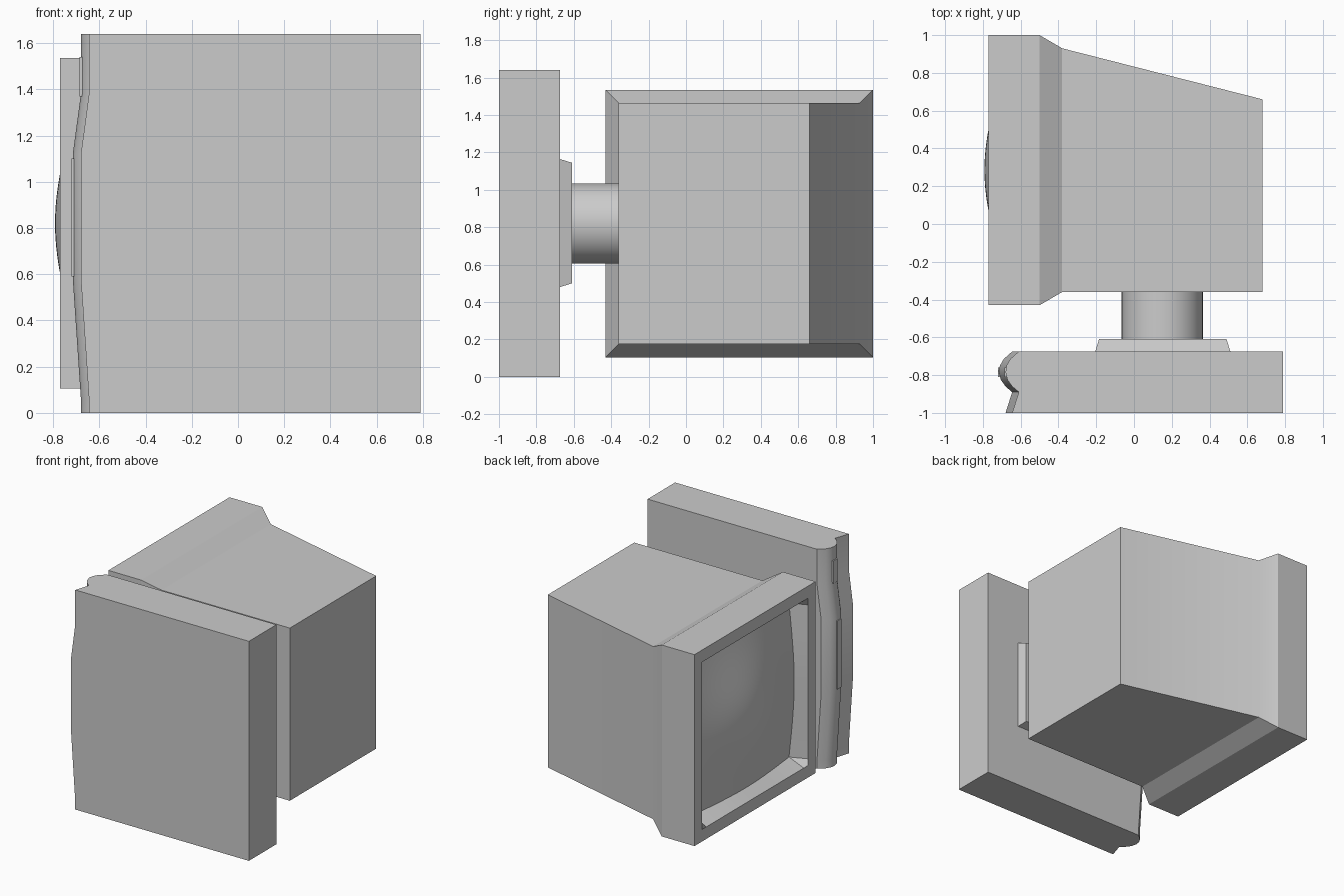
import bpy, bmesh
from math import radians, pi

old = bpy.data.objects.get("Cube")
if old:
    bpy.data.objects.remove(old, do_unlink=True)

# One plain grey for everything
grey = bpy.data.materials.new("light_grey")
grey.use_nodes = True
grey.diffuse_color = (0.6, 0.6, 0.6, 1)
grey.node_tree.nodes["Principled BSDF"].inputs["Base Color"].default_value = (0.6, 0.6, 0.6, 1)


def finish(bm, name, recalc=True):
    if recalc:
        bmesh.ops.recalc_face_normals(bm, faces=bm.faces)
    mesh = bpy.data.meshes.new(name)
    bm.to_mesh(mesh)
    bm.free()
    mesh.materials.append(grey)
    obj = bpy.data.objects.new(name, mesh)
    bpy.context.collection.objects.link(obj)
    bpy.ops.object.select_all(action="DESELECT")
    obj.select_set(True)
    bpy.context.view_layer.objects.active = obj
    bpy.ops.object.shade_smooth_by_angle(angle=radians(30))
    return obj


def loft(name, rings, cap_start=True, cap_end=True):
    """Skin a list of matching closed rings of points."""
    bm = bmesh.new()
    rows = [[bm.verts.new(p) for p in ring] for ring in rings]
    for a, b in zip(rows, rows[1:]):
        for i in range(len(a)):
            j = (i + 1) % len(a)
            bm.faces.new((a[i], a[j], b[j], b[i]))
    if cap_start:
        bm.faces.new(rows[0])
    if cap_end:
        bm.faces.new(rows[-1])
    return finish(bm, name)


def rect_x(x, y0, y1, z0, z1):
    return [(x, y0, z0), (x, y1, z0), (x, y1, z1), (x, y0, z1)]


def rect_y(y, x0, x1, z0, z1):
    return [(x0, y, z0), (x1, y, z0), (x1, y, z1), (x0, y, z1)]


# Broad slab base with a rolled control edge that swells at mid height
edge = [(-0.645, -1.0), (-0.61, -0.89), (-0.645, -0.86), (-0.67, -0.825), (-0.68, -0.785),
        (-0.675, -0.75), (-0.655, -0.715), (-0.61, -0.675)]
stations = [(0, 0), (0.06, 0), (0.58, 0.035), (1.12, 0.035), (1.38, 0), (1.64, 0)]
loft("base_slab", [[(x - s, y, z) for x, y in edge] + [(0.79, -0.675, z), (0.79, -1, z)]
                   for z, s in stations])

# Thin controls on the rolled edge
for name, tip, z0, z1 in (("small_control", -0.686, 1.37, 1.54),
                          ("long_control", -0.72, 0.59, 1.10)):
    loft(name, [rect_x(tip, -0.81, -0.76, z0, z1), rect_x(tip + 0.03, -0.81, -0.76, z0, z1)])

# Swivel plate and neck
loft("swivel_plate", [rect_y(-0.675, -0.205, 0.51, 0.48, 1.165),
                      rect_y(-0.61, -0.185, 0.49, 0.50, 1.145)])
bpy.ops.mesh.primitive_cylinder_add(vertices=48, radius=0.215, depth=0.27,
                                    location=(0.15, -0.485, 0.82), rotation=(pi / 2, 0, 0))
neck = bpy.context.object
neck.name = "neck"
neck.data.materials.append(grey)
bpy.ops.object.shade_smooth_by_angle(angle=radians(30))

# Housing: bezel opening, bezel, taper, sloped body
CY, CZ, OPEN = 0.285, 0.82, 0.625
loft("monitor_housing", [
    rect_x(-0.77, CY - OPEN, CY + OPEN, CZ - OPEN, CZ + OPEN),
    rect_x(-0.77, -0.43, 1.0, 0.105, 1.535),
    rect_x(-0.50, -0.43, 1.0, 0.105, 1.535),
    rect_x(-0.38, -0.36, 0.93, 0.175, 1.465),
    rect_x(0.68, -0.36, 0.66, 0.175, 1.465),
], cap_start=False)

# Domed screen with a sloped recess wall as its outermost ring
N, HALF = 32, 0.575
steps = [-OPEN] + [HALF * (2 * i / N - 1) for i in range(N + 1)] + [OPEN]


def screen_x(u, v):
    if max(abs(u), abs(v)) > HALF + 0.001:
        return -0.77
    q = (u * u + v * v) / 0.49
    return -0.792 + 0.25 * q / (1 + q)


bm = bmesh.new()
grid = [[bm.verts.new((screen_x(u, v), CY + u, CZ + v)) for v in steps] for u in steps]
for a, b in zip(grid, grid[1:]):
    for i in range(len(a) - 1):
        bm.faces.new((a[i], a[i + 1], b[i + 1], b[i]))
# Normals point out of the screen, towards -x
bm.normal_update()
if sum(f.normal.x for f in bm.faces) > 0:
    bmesh.ops.reverse_faces(bm, faces=bm.faces)
finish(bm, "screen", recalc=False)
